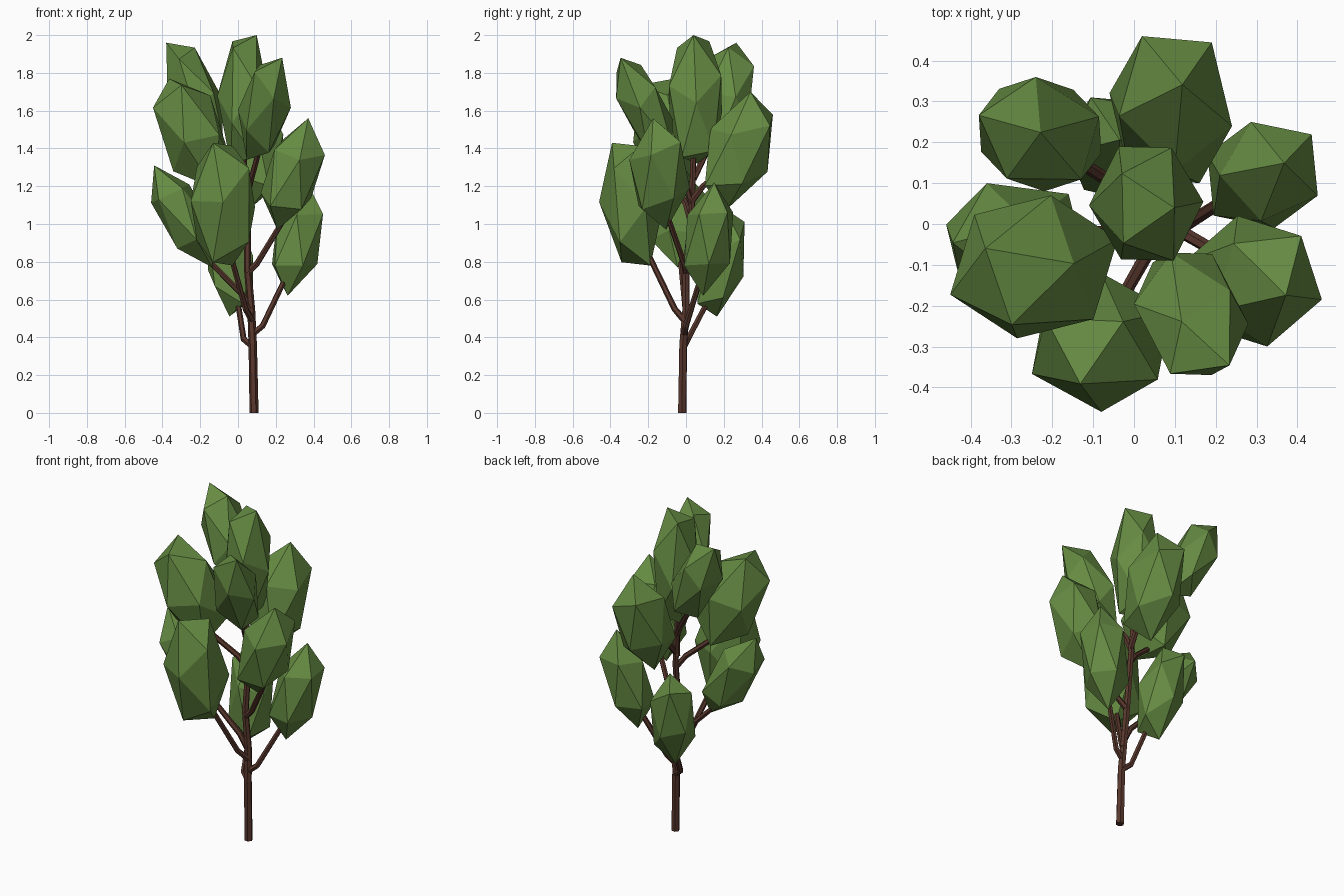
import bpy
import bmesh
from mathutils import Matrix, Vector

old = bpy.data.objects.get("Cube")
if old:
    bpy.data.objects.remove(old, do_unlink=True)


def make_material(name, colour):
    material = bpy.data.materials.new(name)
    material.use_nodes = True
    material.diffuse_color = colour
    material.node_tree.nodes["Principled BSDF"].inputs["Base Color"].default_value = colour
    return material


leaf_green = make_material("leaf green", (0.133, 0.262, 0.056, 1))
bark_brown = make_material("bark brown", (0.1, 0.039, 0.026, 1))


def add_mesh_object(name, mesh, material):
    mesh.materials.clear()
    mesh.materials.append(material)
    mesh.polygons.foreach_set("use_smooth", [False] * len(mesh.polygons))
    thing = bpy.data.objects.new(name, mesh)
    bpy.context.collection.objects.link(thing)
    return thing


def edge_frame(first, second):
    """Axes set by two neighbouring corners: z between them, x along their edge."""
    first, second = first.normalized(), second.normalized()
    z = (first + second).normalized()
    x = (second - first).normalized()
    return Matrix((x, z.cross(x), z)).transposed()


def leaf_cluster(name, low, high, tip, shoulder, lean=(0, 0)):
    """Leaning faceted ball filling a box, with its top edge from tip to shoulder."""
    low, high = Vector(low), Vector(high)
    centre, half = (low + high) / 2, (high - low) / 2
    skew = Vector((lean[0] / half.x, lean[1] / half.y, 0)) / 2

    def direction(point):
        d = Vector((p - c) / h for p, c, h in zip(point, centre, half))
        return d - skew * d.z

    bm = bmesh.new()
    bmesh.ops.create_icosphere(bm, subdivisions=1, radius=1)
    edge = next(iter(bm.edges))
    start, end = (v.co.copy() for v in edge.verts)
    turn = edge_frame(direction(tip), direction(shoulder)) @ edge_frame(start, end).transposed()
    bmesh.ops.transform(bm, matrix=turn.to_4x4(), verts=bm.verts)
    for v in bm.verts:
        v.co += skew * v.co.z

    # Stretch the leaning ball to the box
    for axis in range(3):
        values = [v.co[axis] for v in bm.verts]
        least, most = min(values), max(values)
        for v in bm.verts:
            share = (v.co[axis] - least) / (most - least)
            v.co[axis] = low[axis] + share * (high[axis] - low[axis])
    mesh = bpy.data.meshes.new(name)
    bm.to_mesh(mesh)
    bm.free()
    return add_mesh_object(name, mesh, leaf_green)


def limb(name, points, thick=.018, thin=.015):
    """Six-sided tapering tube along a bent path."""
    curve = bpy.data.curves.new(name + " path", "CURVE")
    curve.dimensions = "3D"
    curve.bevel_depth = 1
    curve.bevel_resolution = 1
    curve.use_fill_caps = True
    spline = curve.splines.new("POLY")
    spline.points.add(len(points) - 1)
    for i, (slot, point) in enumerate(zip(spline.points, points)):
        slot.co = (*point, 1)
        slot.radius = thick + (thin - thick) * i / (len(points) - 1)
    helper = bpy.data.objects.new(name + " path", curve)
    bpy.context.collection.objects.link(helper)
    bpy.context.view_layer.update()
    evaluated = helper.evaluated_get(bpy.context.evaluated_depsgraph_get())
    mesh = bpy.data.meshes.new_from_object(evaluated)
    mesh.name = name
    bpy.data.objects.remove(helper, do_unlink=True)
    bpy.data.curves.remove(curve)
    return add_mesh_object(name, mesh, bark_brown)


# Trunk
limb("trunk", [(.085, -.02, 0), (.078, -.015, .36), (.07, 0, .55), (.05, 0, .77),
               (.05, .03, 1.05), (.025, .04, 1.42)], .024, .016)

# Branches, each with an elbow close to the trunk
limb("lower_left_branch", [(.08, -.01, .42), (.13, 0, .46), (.24, .07, .69)])
limb("left_branch", [(.05, 0, .74), (.1, -.01, .79), (.24, -.09, 1.02)])
limb("front_branch", [(.08, 0, .48), (.04, -.06, .55), (-.04, -.2, .84)])
limb("right_branch", [(.07, 0, .54), (.02, -.01, .63), (-.18, -.03, .83)])
limb("lower_back_branch", [(.08, -.01, .35), (.03, .01, .39), (0, .11, .58)])
limb("upper_right_branch", [(.05, .02, 1.03), (0, 0, 1.1), (-.2, -.08, 1.27)])
limb("back_branch", [(.05, .03, 1.12), (.06, .09, 1.2), (.08, .2, 1.29)])
limb("upper_front_branch", [(.04, .03, 1.1), (.06, 0, 1.2), (.12, -.14, 1.42)])
limb("upper_back_branch", [(.03, .04, 1.24), (-.02, .08, 1.32), (-.18, .18, 1.54)])

# Leaf clusters: box low corner, box high corner, tip, shoulder, outward lean
leaf_cluster("crown_leaves", (-.11, -.09, 1.32), (.17, .19, 2), (.08, .02, 2), (0, -.02, 1.92))
leaf_cluster("back_leaves", (-.06, .1, 1.08), (.24, .46, 1.7),
             (.13, .36, 1.7), (.19, .45, 1.58), (0, .15))
leaf_cluster("upper_back_leaves", (-.38, .08, 1.45), (-.08, .36, 1.96),
             (-.25, .23, 1.96), (-.38, .26, 1.94), (-.22, .04))
leaf_cluster("upper_right_leaves", (-.45, -.28, 1.19), (-.04, .07, 1.77),
             (-.35, -.04, 1.77), (-.45, -.18, 1.56), (-.18, -.06))
leaf_cluster("upper_front_leaves", (0, -.37, 1.34), (.28, -.07, 1.88),
             (.25, -.36, 1.88), (.27, -.16, 1.77), (.08, -.25))
leaf_cluster("lower_left_leaves", (.18, -.01, .62), (.45, .25, 1.22),
             (.34, .16, 1.22), (.45, .06, 1), (.1, .06))
leaf_cluster("left_leaves", (.12, -.3, .97), (.46, .02, 1.56),
             (.36, -.17, 1.56), (.46, -.18, 1.33), (.15, 0))
leaf_cluster("lower_back_leaves", (-.16, .06, .51), (.08, .31, 1.08),
             (-.04, .2, 1.08), (.05, .3, .92), (-.06, .1))
leaf_cluster("front_leaves", (-.25, -.46, .78), (.09, -.12, 1.43),
             (-.11, -.37, 1.43), (-.05, -.27, 1.4), (-.01, -.07))
leaf_cluster("right_leaves", (-.46, -.19, .77), (-.12, .1, 1.31),
             (-.45, -.04, 1.31), (-.28, 0, 1.27), (-.29, 0))
